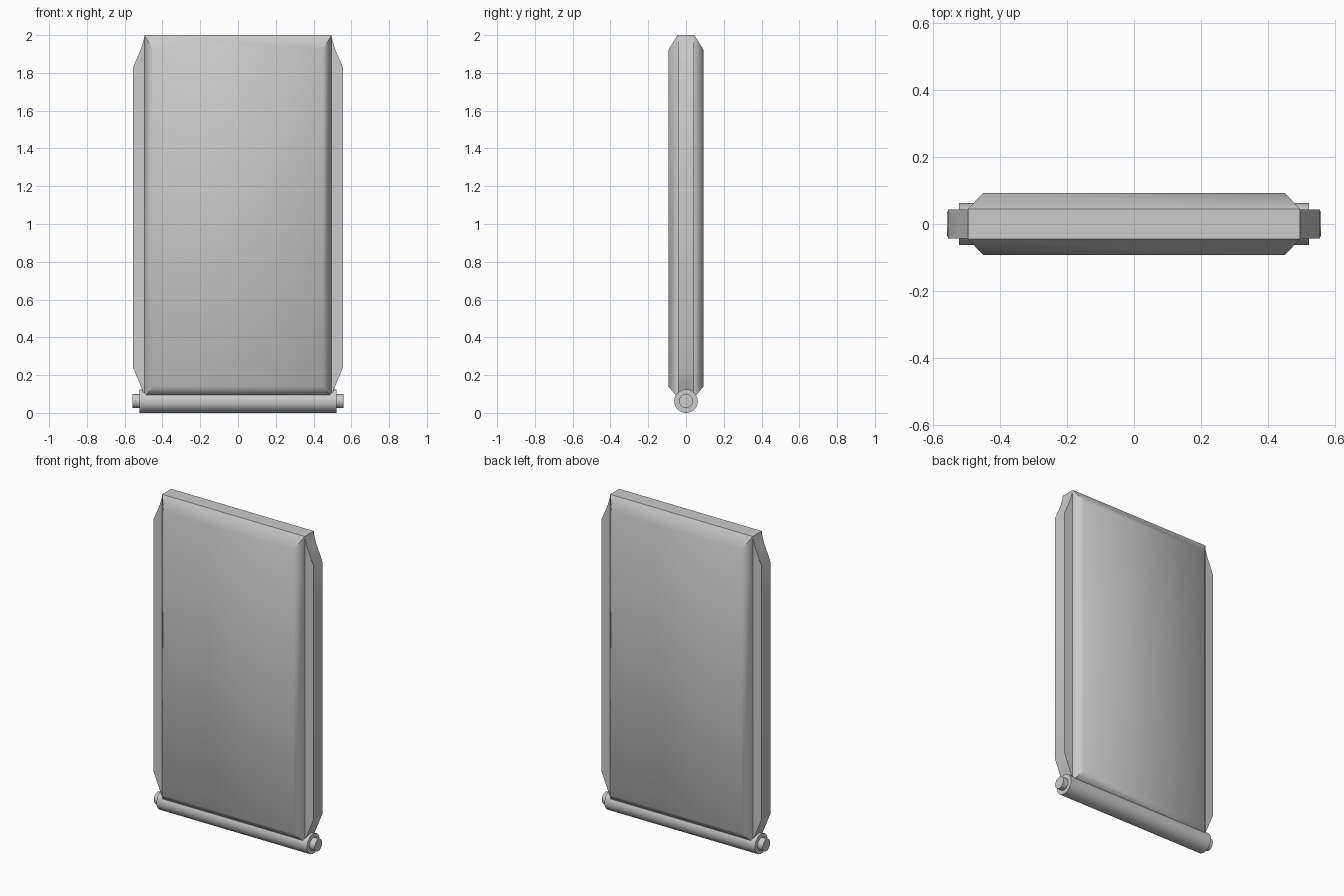
import bpy, bmesh, math

if "Cube" in bpy.data.objects:
    bpy.data.objects.remove(bpy.data.objects["Cube"])


def loft(name, rings):
    """Bridge a series of equal-length closed rings and cap both ends."""
    bm = bmesh.new()
    loops = [[bm.verts.new(p) for p in ring] for ring in rings]
    n = len(loops[0])
    for a, b in zip(loops, loops[1:]):
        for i in range(n):
            j = (i + 1) % n
            bm.faces.new((a[i], a[j], b[j], b[i]))
    bm.faces.new(loops[0])
    bm.faces.new(loops[-1])
    bmesh.ops.recalc_face_normals(bm, faces=bm.faces)
    mesh = bpy.data.meshes.new(name)
    bm.to_mesh(mesh)
    bm.free()
    obj = bpy.data.objects.new(name, mesh)
    bpy.context.collection.objects.link(obj)
    smooth(obj, 50)
    return obj


def smooth(obj, angle):
    bpy.ops.object.select_all(action='DESELECT')
    obj.select_set(True)
    bpy.context.view_layer.objects.active = obj
    bpy.ops.object.shade_smooth_by_angle(angle=math.radians(angle))


def rect(y, hx, z0, z1):
    return [(-hx, y, z0), (hx, y, z0), (hx, y, z1), (-hx, y, z1)]


def rod(name, radius, length):
    bpy.ops.mesh.primitive_cylinder_add(vertices=32, radius=radius, depth=length,
                                        location=(0, 0, 0.0625),
                                        rotation=(0, math.pi / 2, 0))
    bpy.context.object.name = name
    smooth(bpy.context.object, 40)


# Main slab, chamfered on front and back
loft("panel", [rect(-0.093, 0.45, 0.14, 1.922), rect(-0.045, 0.495, 0.083, 2.0),
               rect(0.045, 0.495, 0.083, 2.0), rect(0.093, 0.45, 0.14, 1.922)])

# Side flanges with tapered ends
flange = [(0.46, 0.09), (0.493, 0.09), (0.514, 0.14), (0.555, 0.24),
          (0.555, 1.83), (0.514, 1.925), (0.493, 1.998), (0.46, 1.998)]
for side, label in ((-1, "left"), (1, "right")):
    loft(label + "_flange", [[(side * x, y, z) for x, z in flange]
                             for y in (-0.043, 0.043)])

# Hinge barrel along the bottom and the pin through it
rod("hinge_barrel", 0.0625, 1.045)
rod("hinge_pin", 0.037, 1.116)
